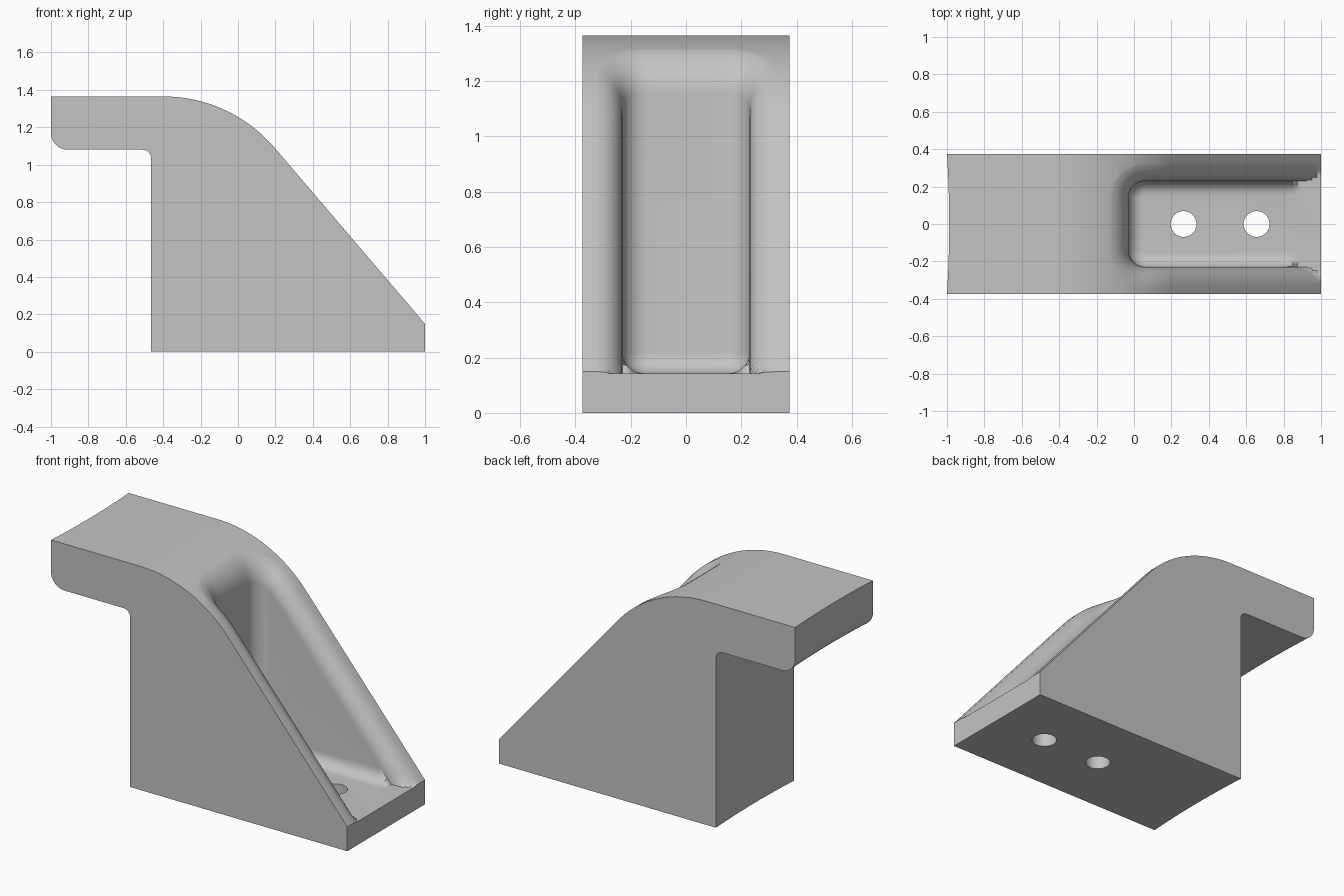
import bpy, bmesh, math

cube = bpy.data.objects.get("Cube")
if cube:
    bpy.data.objects.remove(cube)

HALF_W = 0.375
ARC_X, ARC_Z, ARC_R = -0.4, 0.581, 0.784
TILT = math.radians(49.5)
FLOOR = 0.143
FLOOR_R, RIM_R, CORNER = 0.075, 0.1, 0.09

grey = bpy.data.materials.new("plain_grey")
grey.use_nodes = True
grey.diffuse_color = (0.55, 0.55, 0.55, 1)
grey.node_tree.nodes["Principled BSDF"].inputs["Base Color"].default_value = grey.diffuse_color


def make_object(name, bm):
    bmesh.ops.remove_doubles(bm, verts=bm.verts, dist=1e-5)
    bmesh.ops.recalc_face_normals(bm, faces=bm.faces)
    mesh = bpy.data.meshes.new(name)
    bm.to_mesh(mesh)
    bm.free()
    obj = bpy.data.objects.new(name, mesh)
    mesh.materials.append(grey)
    bpy.context.collection.objects.link(obj)
    return obj


def loft(name, rings):
    """Skin a list of closed rings and cap both ends."""
    bm = bmesh.new()
    rows = [[bm.verts.new(p) for p in ring] for ring in rings]
    n = len(rows[0])
    for a, b in zip(rows, rows[1:]):
        for i in range(n):
            j = (i + 1) % n
            bm.faces.new((a[i], a[j], b[j], b[i]))
    bm.faces.new(rows[0])
    bm.faces.new(rows[-1])
    return make_object(name, bm)


def arc(cx, cz, r, start, end, steps):
    angles = [math.radians(start + (end - start) * i / steps) for i in range(steps + 1)]
    return [(cx + r * math.cos(a), cz + r * math.sin(a)) for a in angles]


def top_surface(x):
    """Height and slope factor of the upper face at x."""
    t = math.asin(max(0, min(math.sin(TILT), (x - ARC_X) / ARC_R)))
    z = ARC_Z + ARC_R * math.cos(t)
    x_end = ARC_X + ARC_R * math.sin(TILT)
    return z - max(0, x - x_end) * math.tan(TILT), 1 / math.cos(t)


# Bracket body: side profile swept across, with slightly hollow mating faces
profile = [(1, 0), (1, top_surface(1)[0])]
profile += arc(ARC_X, ARC_Z, ARC_R, 40.5, 90, 32)
profile += [(-1, ARC_Z + ARC_R)]
profile += arc(-0.91, 1.08 + 0.09, 0.09, 180, 270, 10)
profile += arc(-0.51, 1.08 - 0.045, 0.045, 90, 0, 8)
profile += [(-0.465, 0)]
slices = []
for i in range(13):
    y = HALF_W * (i / 6 - 1)
    hollow = 0.012 * (1 - (y / HALF_W) ** 2)
    slices.append([(x + (hollow if x < -0.46 else 0), y, z) for x, z in profile])
body = loft("bracket_body", slices)


# Pocket cutter: rounded outline with a filleted floor and a rolled rim
def outline(offset):
    x0, x1, w, r = -0.03 - offset, 1.2 + offset, 0.23 + offset, CORNER + offset
    corners = [(x1 - r, w - r, 0), (x0 + r, w - r, 90),
               (x0 + r, r - w, 180), (x1 - r, r - w, 270)]
    points = []
    for k, (cx, cy, a) in enumerate(corners):
        points += arc(cx, cy, r, a, a + 90, 8)
        nx, ny, na = corners[(k + 1) % 4]
        sx, sy = points[-1]
        ex, ey = arc(nx, ny, r, na, na, 1)[0]
        steps = 40 if k % 2 == 0 else 6
        points += [(sx + (ex - sx) * i / steps, sy + (ey - sy) * i / steps)
                   for i in range(1, steps)]
    return points


def rim_height(x, depth):
    z, factor = top_surface(x)
    return max(FLOOR, z - depth * factor)


rings = []
for i in range(9):
    a = math.pi / 2 * i / 8
    rise = FLOOR + FLOOR_R * (1 - math.cos(a))
    rings.append([(x, y, min(rise, rim_height(x, RIM_R)))
                  for x, y in outline(FLOOR_R * (math.sin(a) - 1))])
for i in range(11):
    a = math.pi / 2 * i / 10
    depth = RIM_R * (1 - math.sin(a)) if i < 10 else -0.003
    rings.append([(x, y, rim_height(x, depth))
                  for x, y in outline(RIM_R * (1 - math.cos(a)))])
rings.append([(x, y, 2) for x, y, z in rings[-1]])
cutters = [loft("pocket_cutter", rings)]

# Bolt hole cutters
for hx in (0.265, 0.655):
    circle = arc(hx, 0, 0.069, 0, 351, 39)
    cutters.append(loft("hole_cutter", [[(x, y, z) for x, y in circle] for z in (-0.1, 0.5)]))

# Cut the pocket and holes, then drop the cutters
bpy.context.view_layer.objects.active = body
for cutter in cutters:
    cutter.hide_render = True
    cut = body.modifiers.new("cut", 'BOOLEAN')
    cut.operation = 'DIFFERENCE'
    cut.solver = 'EXACT'
    cut.object = cutter
    bpy.ops.object.modifier_apply(modifier=cut.name)
    bpy.data.objects.remove(cutter)

bpy.ops.object.select_all(action='DESELECT')
body.select_set(True)
bpy.ops.object.shade_smooth_by_angle(angle=math.radians(30))
